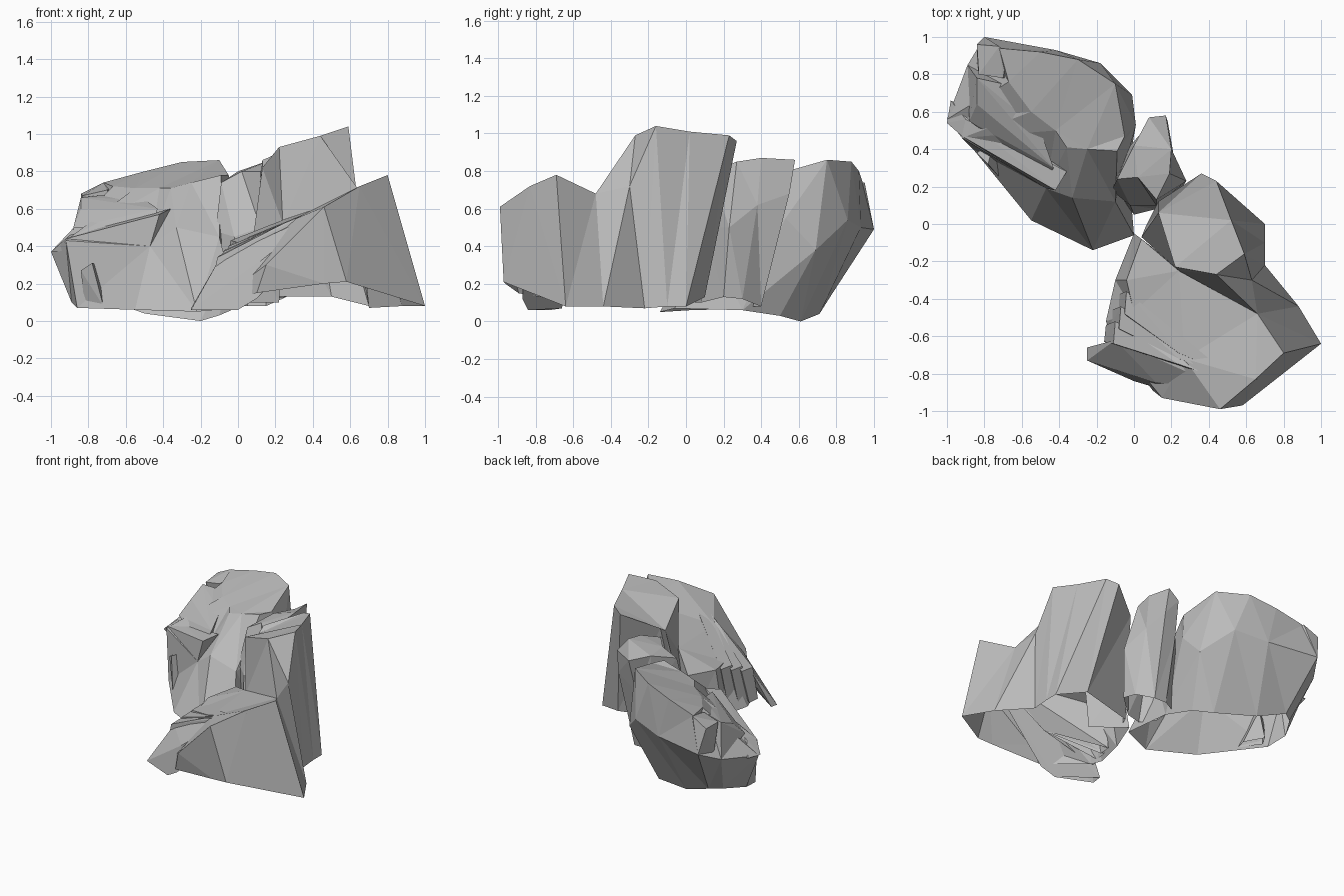
import bpy, bmesh

stone = bpy.data.materials.new("stone_grey")
stone.diffuse_color = (0.5, 0.5, 0.5, 1)


def finish(bm, name):
    me = bpy.data.meshes.new(name)
    bm.to_mesh(me)
    bm.free()
    me.materials.append(stone)
    ob = bpy.data.objects.new(name, me)
    bpy.context.collection.objects.link(ob)
    return ob


def loft(name, *rings, skip=()):
    """Open-bottomed boulder: counter-clockwise rings from base to top, capped."""
    bm = bmesh.new()
    vs = [[bm.verts.new(p) for p in ring] for ring in rings]
    n = len(rings[0])
    for lo, hi in zip(vs, vs[1:]):
        for i in range(n):
            if i not in skip:
                j = (i + 1) % n
                bm.faces.new((lo[i], lo[j], hi[j], hi[i]))
    bm.faces.new(vs[-1])
    bmesh.ops.triangulate(bm, faces=bm.faces[:])
    return finish(bm, name)


def shard(name, points):
    """Convex chunk of stone with its underside left open."""
    bm = bmesh.new()
    for p in points:
        bm.verts.new(p)
    bmesh.ops.convex_hull(bm, input=bm.verts[:])
    loose = [v for v in bm.verts if not v.link_faces]
    bmesh.ops.delete(bm, geom=loose, context='VERTS')
    bmesh.ops.recalc_face_normals(bm, faces=bm.faces[:])
    under = [f for f in bm.faces if f.normal.z < -0.6]
    bmesh.ops.delete(bm, geom=under, context='FACES')
    return finish(bm, name)


# Large left boulder: base, bulging waist, sloping plateau
loft("left_boulder",
     [(0.0, -0.06, .07), (-.03, .3, .06), (-.1, .5, .03), (-.2, .61, 0),
      (-.5, .71, .04), (-.72, .76, .12), (-.8, .7, .12), (-.89, .55, .1),
      (-.86, .4, .07), (-.55, .02, .06), (-.22, -.14, .05)],
     [(-.1, .12, .45), (.01, .53, .55), (-.01, .69, .38), (-.18, .86, .54),
      (-.42, .93, .5), (-.8, 1.0, .49), (-.89, .85, .42), (-1.0, .56, .37),
      (-.92, .46, .43), (-.47, .19, .4), (-.33, .14, .5)],
     [(-.09, .39, .78), (-.05, .47, .78), (-.1, .75, .86), (-.3, .88, .85),
      (-.5, .92, .8), (-.72, .94, .74), (-.67, .76, .72), (-.55, .6, .71),
      (-.42, .5, .71), (-.36, .41, .71), (-.25, .4, .74)])

# Stepped ledges on the left boulder
shard("upper_ledge",
      [(-.89, .85, .42), (-.84, .78, .66), (-.84, .64, .6), (-.66, .74, .68),
       (-.5, .5, .65), (-.43, .3, .6), (-.88, .55, .5), (-.46, .25, .5),
       (-.6, .6, .3)])
shard("lower_ledge",
      [(-1.0, .54, .37), (-.98, .66, .38), (-.9, .56, .46), (-.92, .47, .44),
       (-.47, .19, .4), (-.42, .18, .57), (-.36, .28, .6), (-.6, .5, .3)])
shard("corner_block",
      [(-.84, .96, .68), (-.8, 1.0, .49), (-.83, .8, .67), (-.7, .78, .7),
       (-.68, .9, .72), (-.72, .95, .74), (-.84, .87, .45), (-.6, .8, .45)])
# Small chip at the left foot
shard("foot_chip",
      [(-.84, .38, .27), (-.78, .32, .31), (-.82, .39, .08), (-.72, .25, .08),
       (-.75, .44, .3), (-.7, .33, .08), (-.8, .44, .1)])

# Middle stone leaning backwards
loft("middle_stone",
     [(0, .05, .1), (.12, .08, .1), (.26, .2, .13), (.24, .3, .12),
      (.15, .4, .08), (.05, .4, .08), (-.05, .35, .08), (-.08, .15, .1)],
     [(-.02, .1, .45), (.12, .1, .5), (.28, .23, .5), (.21, .38, .62),
      (.18, .55, .68), (.06, .51, .55), (-.02, .42, .5), (-.12, .18, .48)],
     [(.02, .25, .8), (.12, .13, .8), (.19, .27, .85), (.2, .4, .87),
      (.17, .58, .86), (.08, .57, .8), (0, .42, .8), (-.09, .24, .74)])

# Tall right stone; its front face ends on the wedge's crest
loft("tall_stone",
     [(.24, -.25, .52), (.66, -.48, .68), (.88, -.44, .08), (.7, -.22, .07),
      (.7, -.1, .08), (.7, 0, .08), (.5, .1, .13), (.06, -.02, .13),
      (.04, -.07, .13)],
     [(.22, -.23, .93), (.44, -.27, .99), (.63, -.3, .72), (.59, -.16, 1.04),
      (.52, .02, 1.01), (.44, .23, .99), (.36, .27, .96), (.13, .12, .86),
      (.13, .06, .82)])

# Front wedge sloping down to the left, open where it meets the tall stone
loft("front_wedge",
     [(.1, -.89, .15), (.46, -.96, .2), (.58, -.97, .21), (1, -.64, .08),
      (.88, -.44, .08), (.22, -.22, .1), (0, -.05, .1),
      (-.1, -.3, .1), (-.15, -.52, .1), (-.12, -.6, .1)],
     [(.15, -.93, .3), (.46, -.99, .61), (.65, -.83, .72), (.8, -.69, .78),
      (.66, -.48, .68), (.24, -.25, .54), (.04, -.08, .45),
      (-.04, -.3, .43), (0, -.47, .42), (.27, -.72, .53)], skip=(4,))
shard("wedge_buttress",
      [(-.25, -.66, .07), (-.25, -.73, .06), (0, -.84, .06), (.1, -.87, .12),
       (-.1, -.62, .33), (.2, -.77, .45), (.46, -.87, .59), (.12, -.85, .32),
       (.66, -.83, .7)])

# Layered slabs on the wedge's left side, running up to its front corner
for i in range(3):
    x, y, z = -.04 - .03 * i, -.42 - .08 * i, .41 - .03 * i
    shard("side_slab_%d" % (i + 1),
          [(x, y + .06, z), (x - .01, y - .06, z - .01), (x - .05, y + .04, .12),
           (x - .06, y - .05, .12), (.24, -.69 - .03 * i, .52),
           (.5, -.8 - .02 * i, .63), (.2, -.72, .3)])
